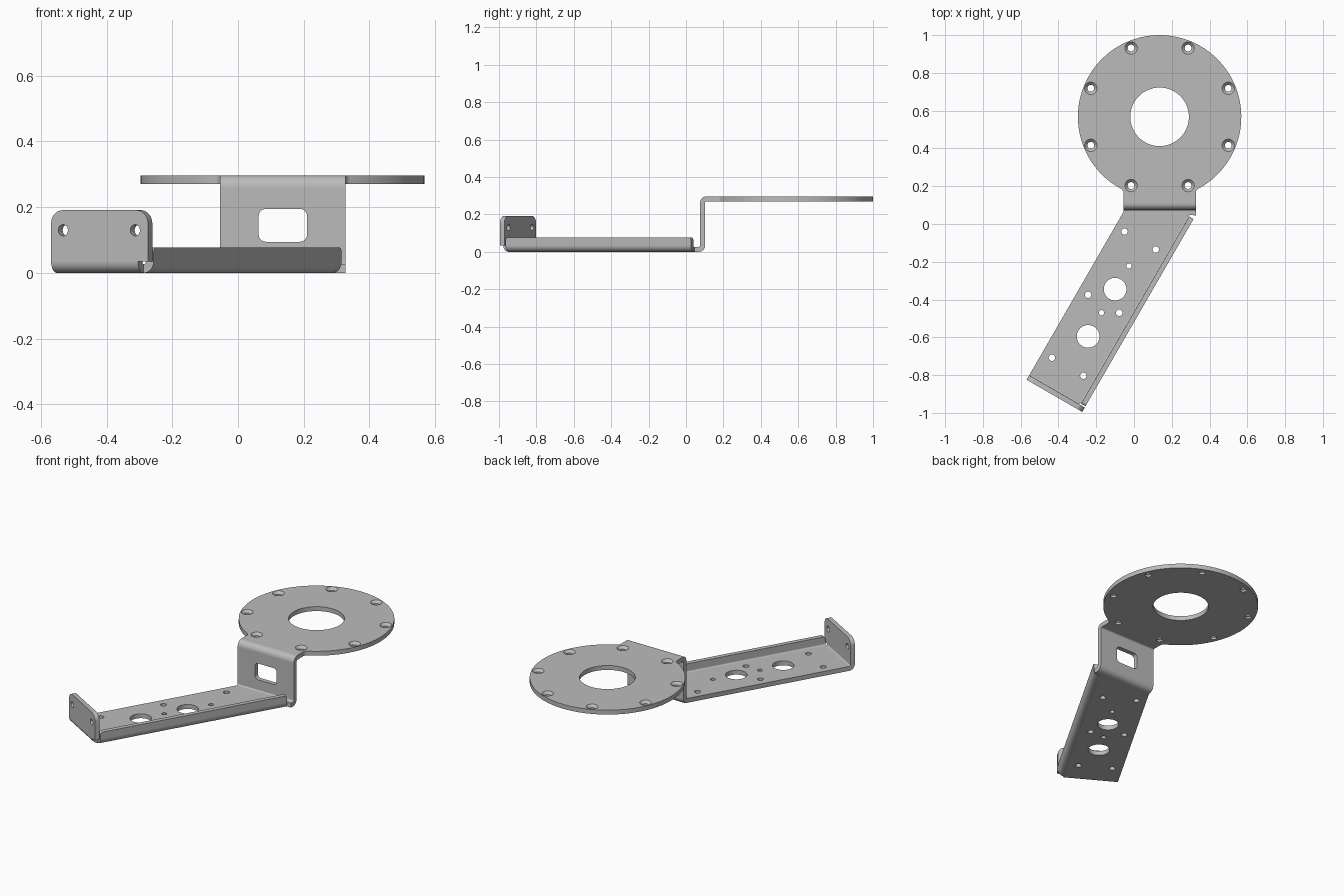
import bpy, bmesh, math
from mathutils import Vector, Matrix

cube = bpy.data.objects.get("Cube")
if cube:
    bpy.data.objects.remove(cube, do_unlink=True)

metal = bpy.data.materials.new("grey sheet metal")
metal.use_nodes = True
GREY = (0.5, 0.5, 0.5, 1)
metal.diffuse_color = GREY
metal.node_tree.nodes["Principled BSDF"].inputs["Base Color"].default_value = GREY

T = 0.027            # sheet thickness
R = 0.035            # outside bend radius
TOP = 0.297
X0, X1 = -0.055, 0.327
DISC_X, DISC_Y, DISC_R = 0.1355, 0.5675, 0.4325

# Arm directions: u runs along the arm, v across it
U = Vector((-0.5, -math.sqrt(0.75), 0))
V = Vector((math.sqrt(0.75), -0.5, 0))
X, Y, Z = Vector((1, 0, 0)), Vector((0, 1, 0)), Vector((0, 0, 1))
V0, V1 = -0.08, 0.26
U0, U1 = -0.18, 0.9985


def rounded(points, steps=8):
    """Outline from (x, y, radius) corners."""
    out = []
    for i, (x, y, r) in enumerate(points):
        p = Vector((x, y))
        if r == 0:
            out.append(p)
            continue
        a = (Vector(points[i - 1][:2]) - p).normalized()
        b = (Vector(points[(i + 1) % len(points)][:2]) - p).normalized()
        half = a.angle(b) / 2
        centre = p + (a + b).normalized() * (r / math.sin(half))
        start = p + a * (r / math.tan(half)) - centre
        end = p + b * (r / math.tan(half)) - centre
        sweep = start.angle_signed(end)
        for k in range(steps + 1):
            out.append(centre + Matrix.Rotation(-sweep * k / steps, 2) @ start)
    return out


def box(x0, y0, x1, y1, r0=0, r1=0):
    return rounded([(x0, y0, r0), (x1, y0, r0), (x1, y1, r1), (x0, y1, r1)])


def loft(name, rings):
    """Closed solid through matching rings of points."""
    bm = bmesh.new()
    loops = [[bm.verts.new(p) for p in ring] for ring in rings]
    n = len(loops[0])
    for low, high in zip(loops, loops[1:]):
        for i in range(n):
            j = (i + 1) % n
            bm.faces.new((low[i], low[j], high[j], high[i]))
    bm.faces.new(loops[0])
    bm.faces.new(loops[-1])
    bmesh.ops.recalc_face_normals(bm, faces=bm.faces)
    mesh = bpy.data.meshes.new(name)
    bm.to_mesh(mesh)
    bm.free()
    mesh.materials.append(metal)
    obj = bpy.data.objects.new(name, mesh)
    bpy.context.collection.objects.link(obj)
    return obj


def prism(name, outline, a, b, c, start, end):
    """Outline in the a-b plane, pushed along c."""
    return loft(name, [[a * p[0] + b * p[1] + c * d for p in outline]
                       for d in (start, end)])


def bend(name, centre, angle, a, c, start, end):
    """Quarter-turn sheet bend in the a-z plane."""
    arc = [math.radians(angle + 90 * k / 10) for k in range(11)]
    outline = [(centre[0] + r * math.cos(t), centre[1] + r * math.sin(t))
               for r, ts in ((R, arc), (R - T, arc[::-1])) for t in ts]
    return prism(name, outline, a, Z, c, start, end)


def drill(origin, axis, profile, segments=32):
    """Round cutter from (radius, depth) pairs."""
    side = axis.orthogonal().normalized()
    other = axis.cross(side)
    turn = [math.tau * k / segments for k in range(segments)]
    return loft("cutter", [[origin + axis * d + (side * math.cos(t) + other * math.sin(t)) * r
                            for t in turn] for r, d in profile])


def cut(obj, cutters):
    bpy.context.view_layer.objects.active = obj
    for cutter in cutters:
        mod = obj.modifiers.new("cut", "BOOLEAN")
        mod.operation, mod.solver, mod.object = "DIFFERENCE", "EXACT", cutter
        bpy.ops.object.modifier_apply(modifier=mod.name)
        bpy.data.objects.remove(cutter, do_unlink=True)


# Ring plate with a neck that leads into the riser
reach = [math.atan2(-math.sqrt(DISC_R ** 2 - (x - DISC_X) ** 2), x - DISC_X) for x in (X1, X0)]
sweep = reach[1] + math.tau - reach[0]
outline = [(X0, 0.11, 0), (X1, 0.11, 0)]
for k in range(91):
    t = reach[0] + sweep * k / 90
    outline.append((DISC_X + DISC_R * math.cos(t), DISC_Y + DISC_R * math.sin(t),
                    0.025 if k in (0, 90) else 0))
disc = prism("mounting_ring", rounded(outline), X, Y, Z, TOP - T, TOP)
centre = Vector((DISC_X, DISC_Y, 0))
holes = [drill(centre, Z, [(0.155, 0.2), (0.155, 0.4)], 80)]
for k in range(8):
    t = math.radians(22.5 + 45 * k)
    spot = centre + Vector((math.cos(t), math.sin(t), 0)) * 0.394
    holes.append(drill(spot, Z, [(0.018, 0.2), (0.018, TOP - 0.015),
                                 (0.033, TOP), (0.033, 0.4)]))
cut(disc, holes)

# Riser with its window and two bends
riser = prism("riser", box(X0, R, X1, TOP - R), X, Z, Y, 0.075, 0.075 + T)
cut(riser, [prism("cutter", box(0.063, 0.095, 0.21, 0.195, 0.022, 0.022), X, Z, Y, 0, 0.2)])
bend("riser_top_bend", (0.11, TOP - R), 90, Y, X, X0, X1)
bend("riser_foot_bend", (0.067, R), 270, Y, X, X0, X1)

# Slanted arm floor
floor = [(X0, 0.067), (X1, 0.067), (X1, 0.045), (0.30, 0.048)]
for u, v in ((U0, V1 - R), (U1 - R, V1 - R), (U1 - R, V0)):
    p = U * u + V * v
    floor.append((p.x, p.y))
floor.append((X0, 0.065))
arm = prism("arm_floor", floor, X, Y, Z, 0, T)
arm_holes = [(-0.10, -0.345, 0.06), (-0.243, -0.595, 0.06),
             (-0.05, -0.04, 0.017), (0.115, -0.135, 0.017),
             (-0.027, -0.222, 0.014), (-0.243, -0.375, 0.017),
             (-0.172, -0.47, 0.014), (-0.078, -0.47, 0.017),
             (-0.435, -0.708, 0.017), (-0.268, -0.803, 0.017)]
cut(arm, [drill(Vector((x, y, 0)), Z, [(r, -0.1), (r, 0.1)], 48) for x, y, r in arm_holes])

# Low stiffening lip along the arm
bend("side_lip_bend", (V1 - R, R), 270, V, U, U0, U1 - R)
prism("side_lip", box(U0, R, U1 - R, 0.078, 0, 0.015), U, Z, V, V1 - T, V1)

# Upright end tab with two screw holes
bend("end_tab_bend", (U1 - R, R), 270, U, V, V0, V1 - R)
tab = prism("end_tab", box(V0, R, V1, 0.191, 0, 0.04), V, Z, U, U1 - T, U1)
cut(tab, [drill(U * U1 + V * v + Z * 0.13, U, [(0.017, -0.1), (0.017, 0.1)])
          for v in (-0.038, 0.215)])

# Smooth the curved faces, keep the sheet edges crisp
for obj in bpy.context.collection.objects:
    obj.select_set(obj.type == "MESH" and metal.name in obj.data.materials)
bpy.context.view_layer.objects.active = disc
bpy.ops.object.shade_smooth_by_angle(angle=math.radians(30))
